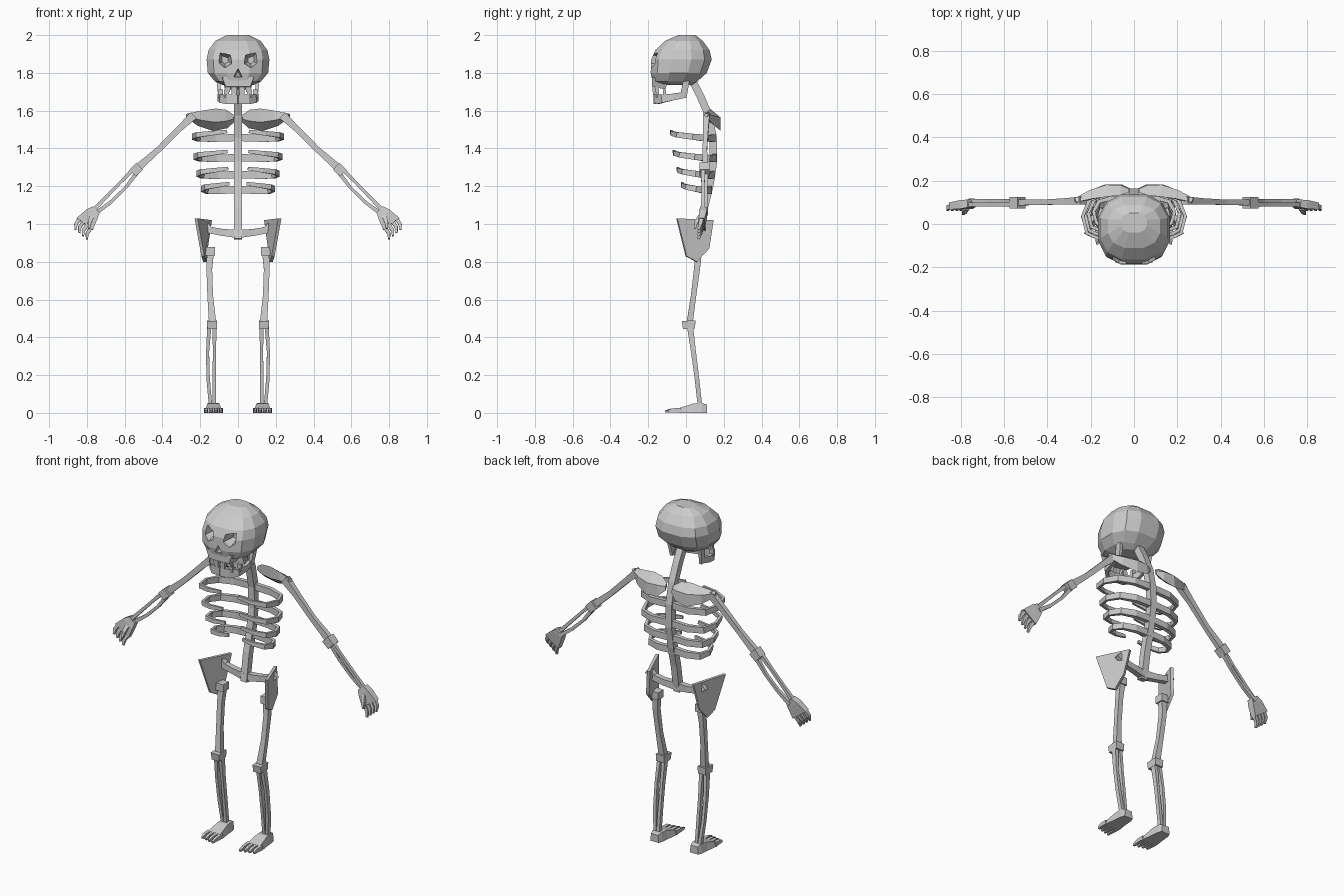
import bpy, bmesh, math
from mathutils import Vector

SQUARE = [(1, 1), (-1, 1), (-1, -1), (1, -1)]
DIAMOND = [(1, 0), (0, 1), (-1, 0), (0, -1)]
UP_Z, UP_Y = Vector((0, 0, 1)), Vector((0, 1, 0))


def finish(name, bm, mirror=True):
    bmesh.ops.recalc_face_normals(bm, faces=bm.faces)
    me = bpy.data.meshes.new(name)
    bm.to_mesh(me)
    bm.free()
    ob = bpy.data.objects.new(name, me)
    bpy.context.collection.objects.link(ob)
    if mirror:
        m = ob.modifiers.new("mirror", 'MIRROR')
        m.use_mirror_merge = False
    return ob


def skin(bm, rings):
    """Bridge rings of points and cap both ends."""
    vs = [[bm.verts.new(p) for p in r] for r in rings]
    n = len(vs[0])
    for a, b in zip(vs, vs[1:]):
        for i in range(n):
            j = (i + 1) % n
            bm.faces.new((a[i], a[j], b[j], b[i]))
    bm.faces.new(vs[0][::-1])
    bm.faces.new(vs[-1])


def sweep(bm, pts, sizes, up=UP_Y, corners=SQUARE):
    """Sweep a section (half width, half height) along a path."""
    pts = [Vector(p) for p in pts]
    if isinstance(sizes, tuple):
        sizes = [sizes] * len(pts)
    rings = []
    for i, p in enumerate(pts):
        t = (pts[min(i + 1, len(pts) - 1)] - pts[max(i - 1, 0)]).normalized()
        side = t.cross(up).normalized()
        n = side.cross(t)
        w, h = sizes[i]
        rings.append([p + side * w * a + n * h * b for a, b in corners])
    skin(bm, rings)


def bone(name, pts, sizes, up=UP_Y, corners=SQUARE, mirror=True):
    bm = bmesh.new()
    sweep(bm, pts, sizes, up, corners)
    return finish(name, bm, mirror)


# Cranium: stacked rounded rings (z, half width, front y, back y)
levels = [(1.735, .08, -.12, .03), (1.755, .122, -.178, .06), (1.80, .16, -.187, .11),
          (1.87, .166, -.184, .136), (1.92, .156, -.163, .125),
          (1.97, .12, -.11, .088), (2.0, .06, -.04, .05)]
rings = []
for z, w, yf, yb in levels:
    ring = []
    for k in range(12):
        a = 2 * math.pi * (k + .5) / 12
        c, s = math.cos(a), math.sin(a)
        x = w * math.copysign(abs(c / .966) ** .75, c)
        y = (yf + yb) / 2 + (yb - yf) / 2 * math.copysign(min(1, abs(s / .966)) ** .85, s)
        ring.append((x, y, z))
    rings.append(ring)
bm = bmesh.new()
skin(bm, rings)
cranium = finish("cranium", bm, False)

# Eye sockets and nose hole, tapering inward
bm = bmesh.new()
eye = [(.1, 1.912), (.04, 1.893), (.034, 1.85), (.07, 1.828), (.1, 1.852)]
nose = [(0, 1.822), (.024, 1.775), (-.024, 1.775)]
for outline in (eye, [(-x, z) for x, z in eye], nose):
    cx = sum(p[0] for p in outline) / len(outline)
    cz = sum(p[1] for p in outline) / len(outline)
    skin(bm, [[(cx + (x - cx) * k, y, cz + (z - cz) * k) for x, z in outline]
              for y, k in ((-.25, 1.1), (-.165, 1), (-.115, .5))])
cutter = finish("socket_cutter", bm, False)
cutter.hide_render = True
cut = cranium.modifiers.new("sockets", 'BOOLEAN')
cut.object = cutter
cut.solver = 'EXACT'
dg = bpy.context.evaluated_depsgraph_get()
cranium.data = bpy.data.meshes.new_from_object(cranium.evaluated_get(dg))
cranium.modifiers.clear()
bpy.data.objects.remove(cutter)

# Upper jaw and teeth
bone("upper_jaw", [(0, -.135, 1.77), (0, -.145, 1.72)], [(.085, .045), (.065, .035)], mirror=False)
bm = bmesh.new()
for x, y, low in ((.021, -.168, 1.685), (.055, -.155, 1.70)):
    sweep(bm, [(x, y, 1.725), (x, y, low)], [(.016, .01), (.013, .007)])
finish("upper_teeth", bm)

# Lower jaw with rising branch and teeth
bm = bmesh.new()
sweep(bm, [(.092, -.01, 1.683), (.1, -.07, 1.672), (.088, -.125, 1.664), (.055, -.155, 1.66),
           (0, -.163, 1.66)],
      [(.009, .016), (.009, .018), (.01, .022), (.01, .026), (.01, .024)], UP_Z)
sweep(bm, [(.095, -.015, 1.67), (.105, .002, 1.76)], (.009, .017))
for x, y in ((.06, -.15), (.092, -.115)):
    sweep(bm, [(x, y, 1.67), (x, y, 1.712)], (.013, .008))
finish("lower_jaw", bm)

# Spine
bone("spine", [(0, .03, 1.765), (0, .075, 1.68), (0, .118, 1.58), (0, .143, 1.46), (0, .145, 1.33),
               (0, .125, 1.2), (0, .095, 1.08), (0, .07, .92)], (.02, .02), mirror=False)

# Shoulder blades
bone("shoulder_blade", [(.022, .155, 1.56), (.06, .158, 1.556), (.125, .155, 1.552),
                        (.2, .135, 1.56), (.27, .105, 1.575)],
     [(.008, .022), (.024, .055), (.03, .066), (.024, .046), (.016, .012)],
     Vector((0, -.5, 1)).normalized(), DIAMOND)

# Ribs: (height, half width, front y, back y)
for i, (z, w, yf, yb) in enumerate([(1.458, .24, -.075, .145), (1.352, .23, -.06, .15),
                                    (1.262, .215, -.04, .14), (1.182, .19, -.018, .125)]):
    path = [(0, 1, 0), (.5, 1, -.004), (.86, .85, -.004), (.985, .5, .004), (.9, .14, .014),
            (.6, 0, .022), (.24, -.02, .032)]
    size = [(.012, .019), (.012, .019), (.01, .018), (.008, .016), (.008, .014), (.007, .012), (.006, .009)]
    bone(f"rib_{i + 1}", [(x * w, yf + (yb - yf) * y, z + dz) for x, y, dz in path], size, UP_Z)

# Arm bones
bone("upper_arm", [(.235, .108, 1.575), (.31, .105, 1.505), (.42, .1, 1.395), (.53, .1, 1.298)],
     [(.022, .018), (.016, .014), (.015, .012), (.02, .014)])
bone("elbow", [(.52, .098, 1.306), (.558, .098, 1.27)], [(.026, .026), (.024, .026)])
bm = bmesh.new()
for s in (-1, 1):
    path = [(.545, 1.28, .013), (.61, 1.205, .02), (.69, 1.125, .018), (.765, 1.06, .009)]
    sweep(bm, [(x + s * d * .7, .098 - s * .008, z + s * d * .7) for x, z, d in path],
          [(.011, .011), (.008, .009), (.009, .009), (.011, .011)])
finish("forearm", bm)

# Hand: palm, fingers and thumb
bm = bmesh.new()
sweep(bm, [(.752, .095, 1.075), (.775, .09, 1.05), (.812, .083, 1.0)],
      [(.024, .018), (.038, .02), (.053, .016)])
for i in range(4):
    s = (i - 1.5) * .025
    x, z = .81 + s * .8, 1.003 + s * .65
    sweep(bm, [(x, .082, z), (x + .018, .076, z - .028), (x + .02, .066, z - .058)],
          [(.01, .011), (.009, .01), (.005, .006)])
sweep(bm, [(.775, .075, 1.04), (.785, .055, 1.01), (.79, .046, .975)],
      [(.012, .011), (.01, .009), (.005, .005)])
finish("hand", bm)

# Hip plates, slanting outward to the front
bm = bmesh.new()
outline = [(.226, -.047, 1.03), (.15, .145, 1.02), (.172, .122, .87), (.18, .057, .80),
           (.19, .002, .83)]
skin(bm, [[(x - d, y - d * .4, z) for x, y, z in outline] for d in (-.004, .012)])
finish("hip_plate", bm)
bone("pelvis_bar", [(0, .075, .948), (.08, .085, .955), (.145, .088, .967), (.185, .09, 1.0)],
     [(.018, .022), (.016, .018), (.016, .018), (.012, .022)], UP_Z)

# Leg bones
bone("hip_joint", [(.147, .062, .877), (.147, .062, .833)], (.025, .026))
bone("thigh", [(.147, .065, .84), (.152, .058, .76), (.147, .04, .62), (.135, .02, .48)],
     [(.018, .017), (.015, .016), (.015, .014), (.019, .016)])
bone("knee", [(.137, .014, .488), (.137, .016, .446)], [(.027, .036), (.025, .032)])
bm = bmesh.new()
for s in (-1, 1):
    sweep(bm, [(.138 + s * .014, .022, .455), (.143 + s * .018, .04, .32),
               (.142 + s * .016, .058, .18), (.136 + s * .01, .073, .045)],
          [(.011, .016), (.008, .013), (.009, .012), (.009, .012)])
finish("shin", bm)

# Foot: lofted block from heel to ball, then toes
bm = bmesh.new()
skin(bm, [[(.13 - w, y, 0), (.13 + w, y, 0), (.13 + w * .8, y, h), (.13 - w * .8, y, h)]
          for y, w, h in ((.11, .028, .044), (.085, .036, .052), (.04, .04, .05),
                          (-.035, .05, .026))])
for i in range(4):
    x = .13 + (i - 1.5) * .026
    tip = -.112 + i * .006
    sweep(bm, [(x, -.025, .014), (x, -.075, .013), (x, tip, .007)],
          [(.011, .012), (.009, .011), (.005, .006)], UP_Z)
finish("foot", bm)
